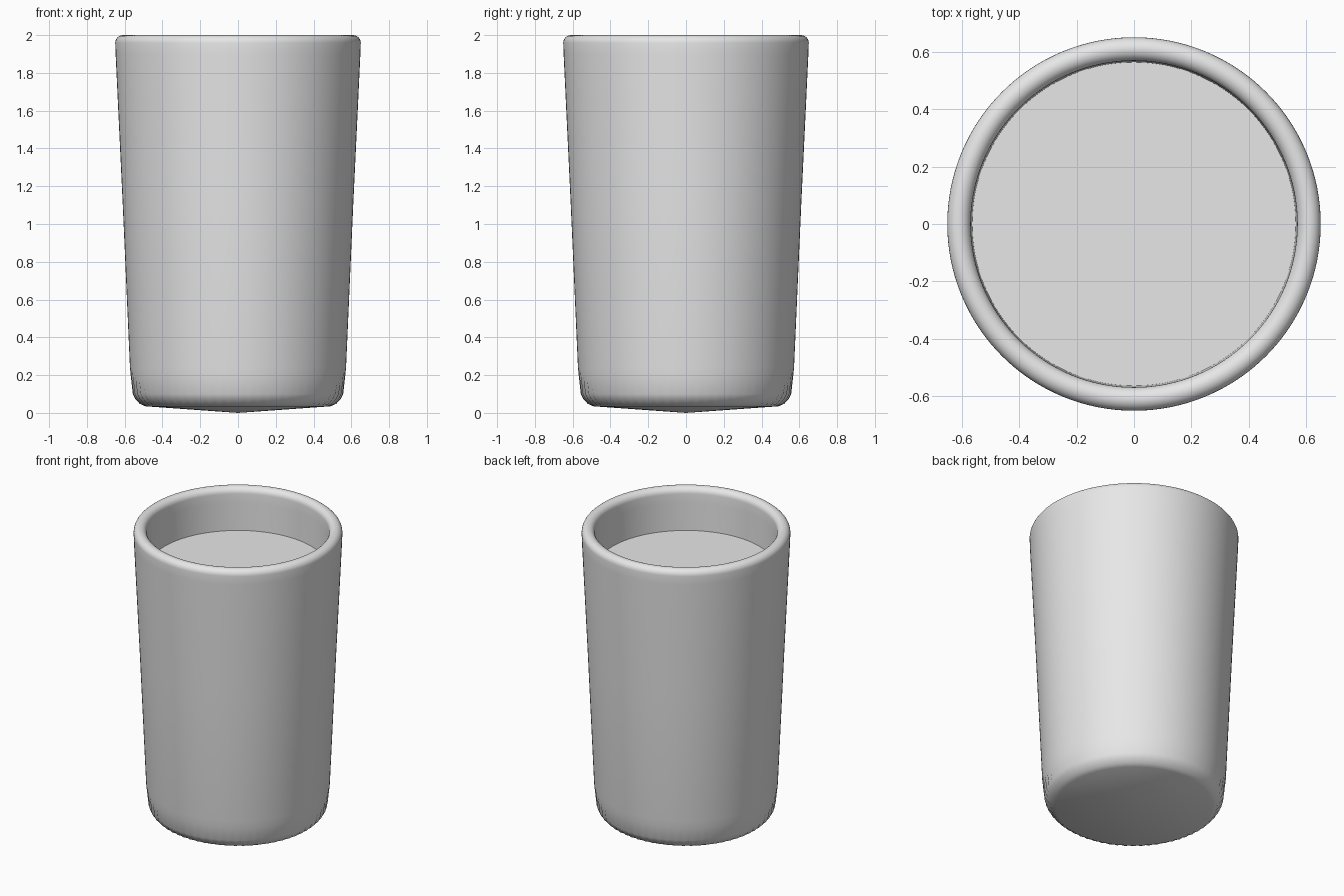
import bpy, bmesh, math

if "Cube" in bpy.data.objects:
    bpy.data.objects.remove(bpy.data.objects["Cube"])

SEG = 128  # two columns per base flute


def material(name, rgb):
    m = bpy.data.materials.new(name)
    m.diffuse_color = (*rgb, 1)
    m.use_nodes = True
    m.node_tree.nodes["Principled BSDF"].inputs["Base Color"].default_value = m.diffuse_color
    return m


grey = material("light grey", (0.8, 0.8, 0.8))


def lathe(name, profile, mat):
    """Spin (radius, z, flute depth) points; radius 0 makes a pole."""
    bm = bmesh.new()
    rings = []
    for r, z, depth in profile:
        if r == 0:
            rings.append([bm.verts.new((0, 0, z))] * SEG)
            continue
        ring = []
        for i in range(SEG):
            a = 2 * math.pi * i / SEG
            rr = r - depth * (i % 2)
            ring.append(bm.verts.new((rr * math.cos(a), rr * math.sin(a), z)))
        rings.append(ring)
    for lo, hi in zip(rings, rings[1:]):
        for i in range(SEG):
            j = (i + 1) % SEG
            quad = list(dict.fromkeys((lo[i], lo[j], hi[j], hi[i])))
            bm.faces.new(quad)
    me = bpy.data.meshes.new(name)
    bm.to_mesh(me)
    bm.free()
    me.materials.append(mat)
    ob = bpy.data.objects.new(name, me)
    bpy.context.collection.objects.link(ob)
    bpy.ops.object.select_all(action='DESELECT')
    ob.select_set(True)
    bpy.context.view_layer.objects.active = ob
    bpy.ops.object.shade_smooth_by_angle(angle=math.radians(30))
    return ob


# Tumbler: shallow cone base, fluted corner, tapered wall, round lip, inner wall
cup = [(0, 0, 0), (0.49, 0.035, 0), (0.52, 0.048, 0.008), (0.545, 0.075, 0.008),
       (0.557, 0.10, 0.007), (0.567, 0.19, 0.002), (0.572, 0.24, 0),
       (0.61, 1.1, 0), (0.648, 1.9, 0)]
for k in range(13):  # rounded lip
    a = math.pi * k / 12
    cup.append((0.609 + 0.041 * math.cos(a), 1.959 + 0.041 * math.sin(a), 0))
cup += [(0.567, 1.9, 0), (0.563, 1.70, 0)]
lathe("cup", cup, grey)

# Flat fill surface inside the cup
lathe("fill_surface", [(0.564, 1.71, 0), (0, 1.71, 0)], grey)
